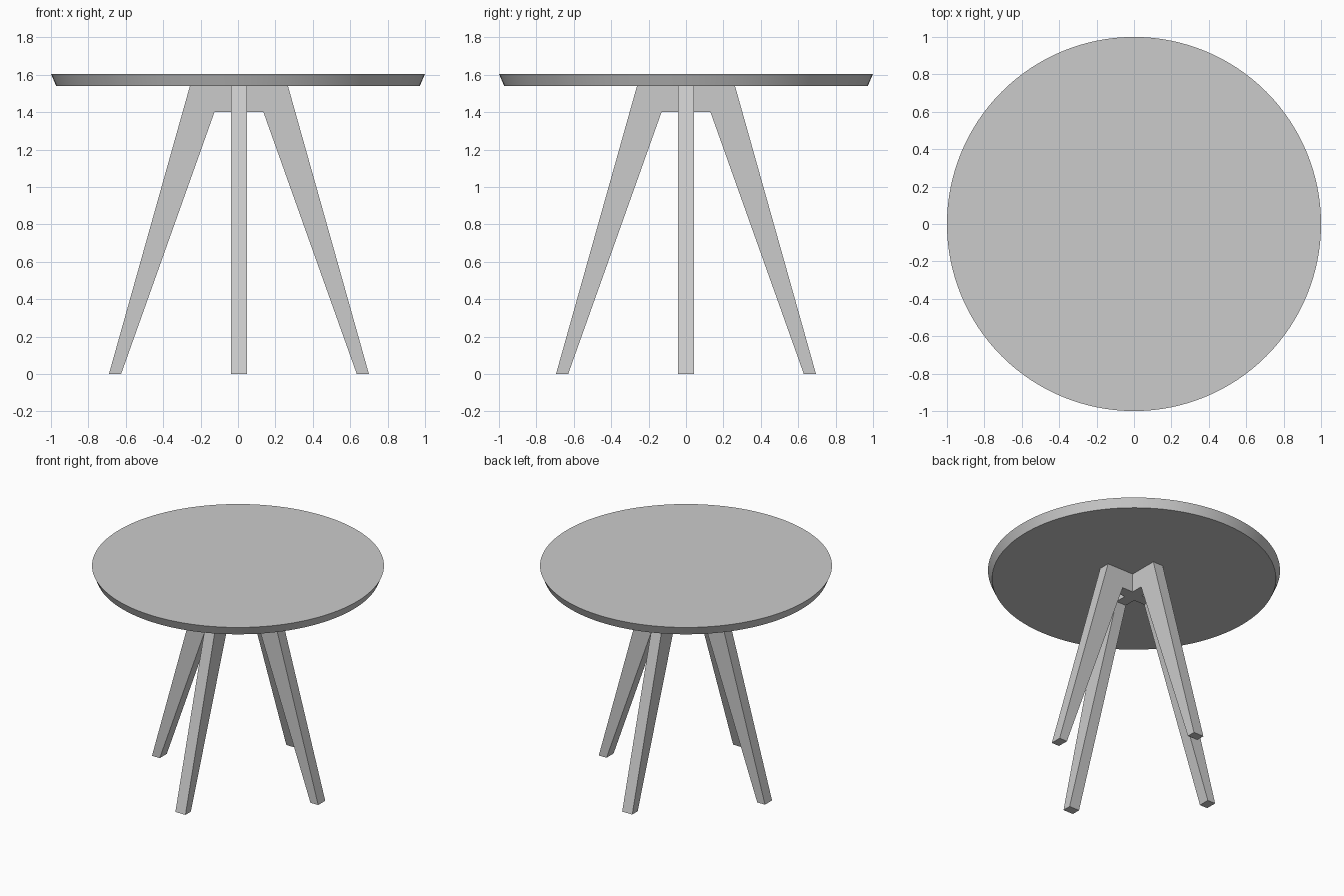
import bpy, bmesh
from math import radians
from mathutils import Matrix, Vector

if "Cube" in bpy.data.objects:
    bpy.data.objects.remove(bpy.data.objects["Cube"])

TOP_Z, UNDER_Z, RAIL_Z = 1.605, 1.54, 1.40
HALF = 0.042          # half thickness of the leg boards
SHIFT_X = 0.005       # leg frame sits slightly off centre


def add_object(name, bm):
    bmesh.ops.recalc_face_normals(bm, faces=bm.faces)
    mesh = bpy.data.meshes.new(name)
    bm.to_mesh(mesh)
    bm.free()
    obj = bpy.data.objects.new(name, mesh)
    bpy.context.collection.objects.link(obj)
    return obj


# Round table top with an inward-tapering rim
bpy.ops.mesh.primitive_cone_add(vertices=128, radius1=0.972, radius2=1.0,
                                depth=TOP_Z - UNDER_Z,
                                location=(0, 0, (TOP_Z + UNDER_Z) / 2))
bpy.context.object.name = "table_top"
bpy.ops.object.shade_smooth_by_angle(angle=radians(30))

# Leg frame: one rail-and-leg profile, repeated around the centre
profile = [(HALF, RAIL_Z), (0.131, RAIL_Z), (0.63, 0), (0.695, 0),
           (0.262, UNDER_Z), (HALF, UNDER_Z)]
bm = bmesh.new()
for i in range(4):
    turn = Matrix.Rotation(radians(90 * i), 3, 'Z')
    sides = [[bm.verts.new(turn @ Vector((x, y, z))) for x, z in profile]
             for y in (-HALF, HALF)]
    a, b = sides
    bm.faces.new(a)
    bm.faces.new(b[::-1])
    # Edge strips; the inner end stays open where the four arms meet
    for j in range(len(profile) - 1):
        bm.faces.new((a[j], b[j], b[j + 1], a[j + 1]))

# Weld the arms and close the central square above and below
bmesh.ops.remove_doubles(bm, verts=bm.verts, dist=0.001)
bmesh.ops.holes_fill(bm, edges=[e for e in bm.edges if e.is_boundary], sides=4)
bmesh.ops.dissolve_limit(bm, angle_limit=radians(1), verts=bm.verts, edges=bm.edges)
frame = add_object("leg_frame", bm)
frame.location.x = SHIFT_X
